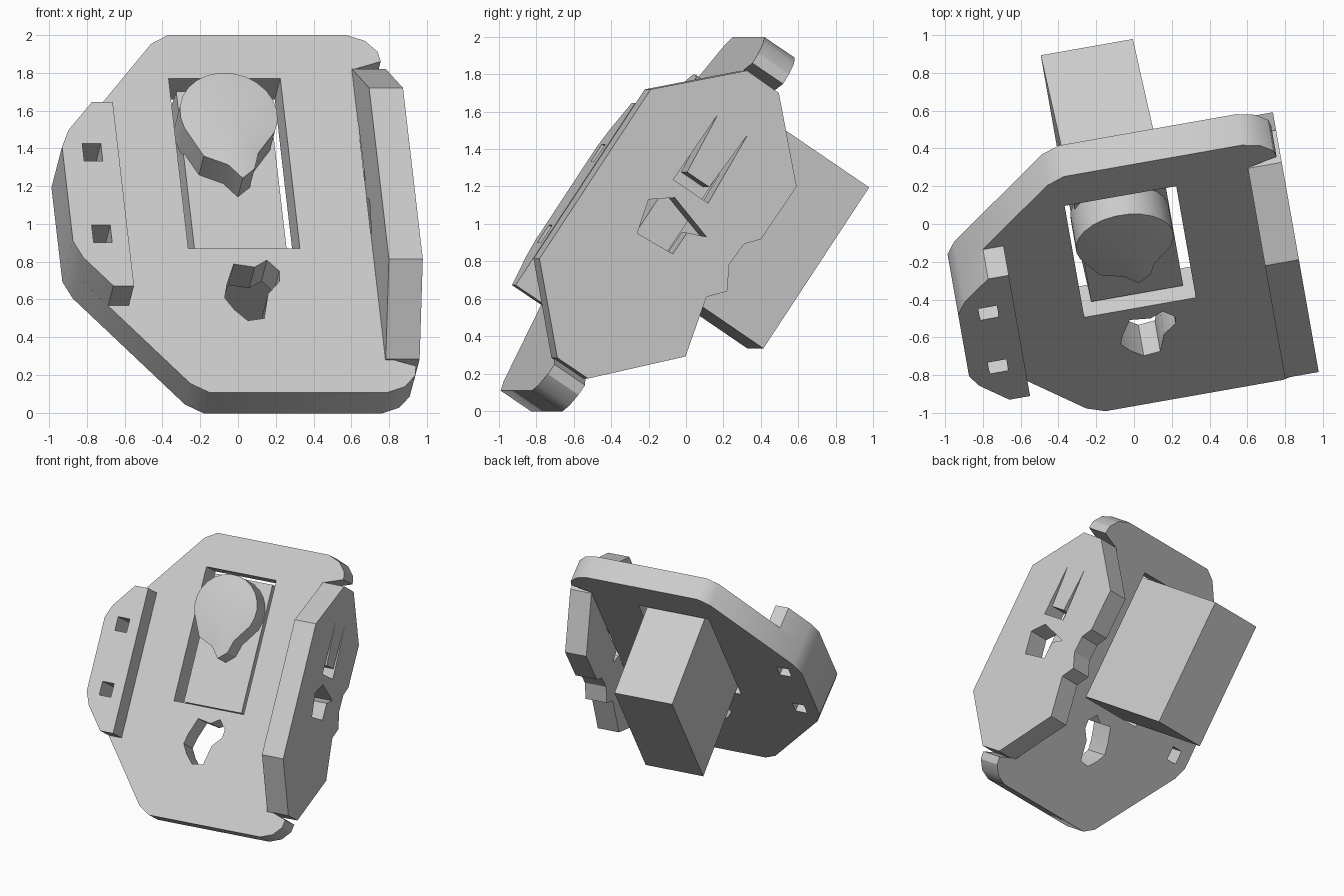
import bpy, bmesh, math
from mathutils import Matrix, Vector

default = bpy.data.objects.get("Cube")
if default:
    bpy.data.objects.remove(default, do_unlink=True)

# Tilted working frame: u across, v up the slope, n out of the plate
FRAME = Matrix.Rotation(math.radians(10), 3, 'Z') @ Matrix.Rotation(math.radians(56.3), 3, 'X')
MID = 0.70            # line of symmetry in v
BACK, FRONT = 0.65, 0.85

grey = bpy.data.materials.new("light grey")
grey.use_nodes = True
grey.diffuse_color = (0.6, 0.6, 0.6, 1)
grey.node_tree.nodes["Principled BSDF"].inputs["Base Color"].default_value = (0.6, 0.6, 0.6, 1)


def prism(name, pts, lo, hi, along_u=False, shift=0.0, dome=0.0):
    """Extrude (u,v) points along n, or (v,n) points along u."""
    def place(p, h, du=0.0):
        local = (h, p[0], p[1]) if along_u else (p[0] + du, p[1], h)
        return FRAME @ Vector(local)
    bm = bmesh.new()
    low = [bm.verts.new(place(p, lo, shift)) for p in pts]
    high = [bm.verts.new(place(p, hi)) for p in pts]
    bm.faces.new(low[::-1])
    cap = bm.faces.new(high)
    for i in range(len(pts)):
        j = (i + 1) % len(pts)
        bm.faces.new((low[i], low[j], high[j], high[i]))
    bmesh.ops.recalc_face_normals(bm, faces=bm.faces[:])
    if dome:
        centre = bmesh.ops.poke(bm, faces=[cap])["verts"][0]
        centre.co += FRAME @ Vector((0, 0, dome))
    mesh = bpy.data.meshes.new(name)
    bm.to_mesh(mesh)
    bm.free()
    mesh.materials.append(grey)
    obj = bpy.data.objects.new(name, mesh)
    bpy.context.collection.objects.link(obj)
    return obj


def rect(u0, u1, v0, v1):
    return [(u0, v0), (u1, v0), (u1, v1), (u0, v1)]


def mirrored(half):
    return half + [(u, 2 * MID - v) for u, v in reversed(half)]


def activate(obj):
    bpy.ops.object.select_all(action='DESELECT')
    bpy.context.view_layer.objects.active = obj
    obj.select_set(True)


def cut(obj, pts, lo, hi, along_u=False):
    cutter = prism("cutter", pts, lo, hi, along_u)
    cutter.hide_render = True
    mod = obj.modifiers.new("cut", 'BOOLEAN')
    mod.operation = 'DIFFERENCE'
    mod.solver = 'EXACT'
    mod.object = cutter
    activate(obj)
    bpy.ops.object.modifier_apply(modifier=mod.name)
    bpy.data.objects.remove(cutter, do_unlink=True)


# Main plate with rounded right corners and a chamfered left side
plate = prism("face_plate", mirrored([
    (0.81, 1.64), (0.795, 1.73), (0.732, 1.80), (0.634, 1.837),
    (-0.321, 1.837), (-0.418, 1.78), (-0.955, 1.105), (-1.0, 1.0)]), BACK, FRONT)

# Raised strip along the left edge of the plate
strip = prism("edge_strip", mirrored([
    (-0.70, 1.285), (-0.811, 1.285), (-0.955, 1.105), (-1.0, 1.0)]), FRONT, 1.04)

# Window, clover hole and flared side notch in the plate
cut(plate, rect(-0.345, 0.255, 0.48, 1.56), 0.5, 1.0)
cut(plate, [(-0.11, 0.38), (0.0, 0.36), (0.07, 0.405), (0.13, 0.335), (0.125, 0.27),
            (0.055, 0.19), (0.02, 0.035), (-0.07, 0.02), (-0.135, 0.09),
            (-0.18, 0.165), (-0.16, 0.25)], 0.5, 1.0)
cut(plate, mirrored([(0.645, 1.615), (0.9, 1.70)]), 0.5, 1.0)

# Two square bolt holes through strip and plate
for v in (MID - 0.255, MID + 0.265):
    for part in (plate, strip):
        cut(part, rect(-0.89, -0.79, v - 0.055, v + 0.055), 0.5, 1.2)

# Side panel crossing the plate at right angles, with a wavy back edge
panel = prism("side_panel", [
    (0.155, 1.235), (-0.232, 0.86), (-0.232, 0.66), (0.16, 0.285), (0.488, 0.367),
    (0.575, 0.29), (0.70, 0.36), (0.834, 0.355), (0.91, 0.292), (1.25, 0.287),
    (1.613, 0.645), (1.617, 0.855), (1.243, 1.235)], 0.645, 0.827, along_u=True)

# Clip slot with two tapering legs, and an irregular opening
cut(panel, [(0.91, 0.865), (1.335, 0.857), (0.985, 0.825), (0.985, 0.68),
            (1.335, 0.662), (0.91, 0.638)], 0.5, 1.0, along_u=True)
cut(panel, [(0.563, 0.868), (0.747, 0.918), (0.834, 0.805), (0.755, 0.545),
            (0.715, 0.645), (0.578, 0.647)], 0.5, 1.0, along_u=True)

# Housing box behind the window, leaning slightly sideways
prism("rear_housing", rect(-0.295, 0.2, 0.495, 1.53), -0.14, 0.77, shift=-0.036)

# Teardrop lever with a gently domed face
head = [(-0.065 + 0.262 * math.cos(math.radians(a)), 1.268 + 0.262 * math.sin(math.radians(a)))
        for a in range(-25, 206, 15)]
lever = prism("teardrop_lever", head + [
    (-0.225, 1.0), (-0.1, 0.945), (-0.03, 0.86), (0.04, 0.92), (0.07, 1.02)],
    0.74, 0.95, dome=0.04)

# Soften the rounded edges only
for part in (plate, strip, lever):
    activate(part)
    bpy.ops.object.shade_smooth_by_angle(angle=math.radians(32))
